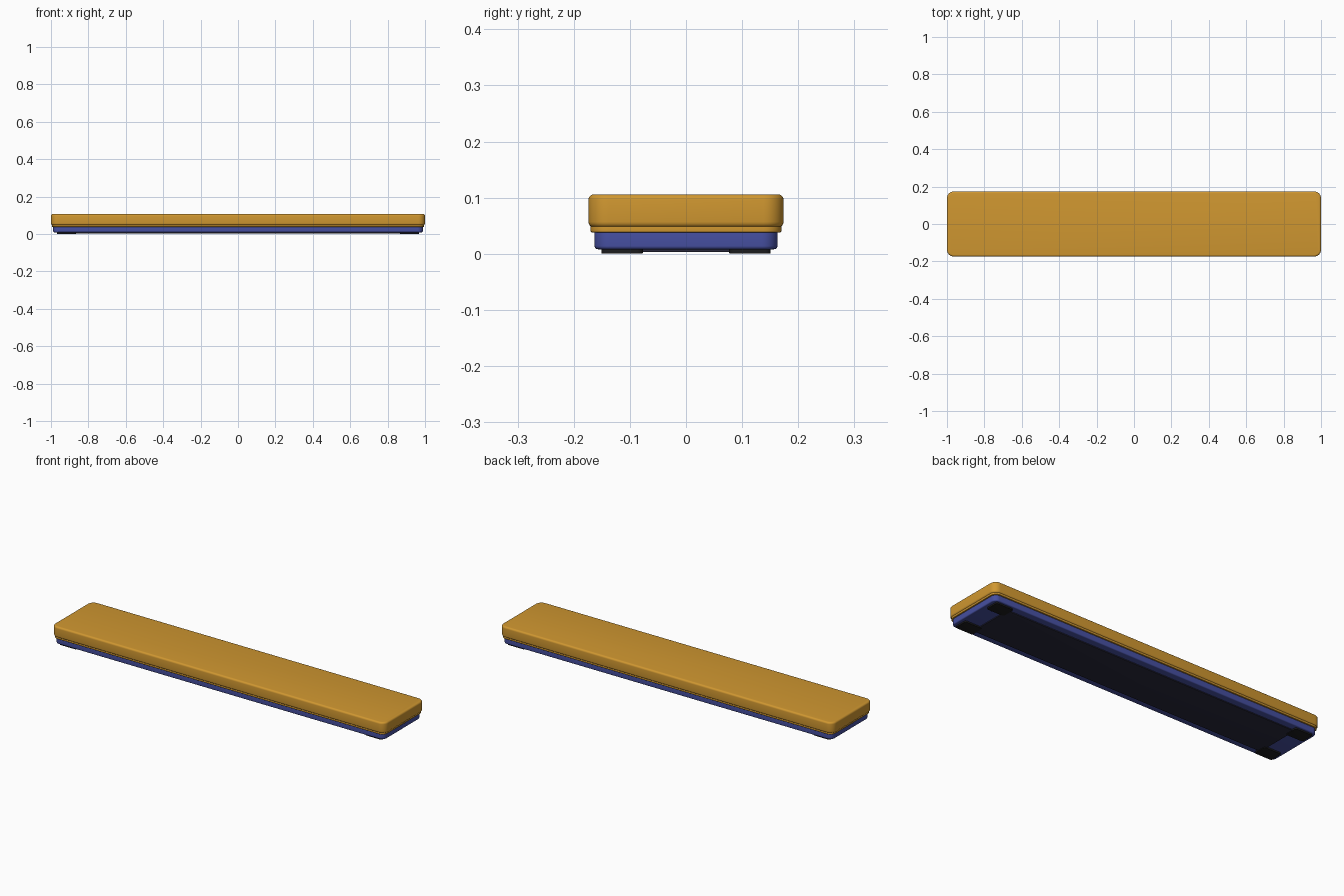
import bpy, bmesh, math

if "Cube" in bpy.data.objects:
    bpy.data.objects.remove(bpy.data.objects["Cube"])


def material(name, rgb):
    m = bpy.data.materials.new(name)
    m.diffuse_color = (*rgb, 1)
    m.use_nodes = True
    m.node_tree.nodes["Principled BSDF"].inputs["Base Color"].default_value = m.diffuse_color
    return m


amber = material("amber", (0.63, 0.31, 0.03))
blue = material("blue", (0.062, 0.08, 0.36))
dark_navy = material("dark navy", (0.022, 0.022, 0.045))
black = material("black", (0.012, 0.012, 0.013))


def slab(name, cx, cy, hx, hy, z0, z1, corner, edge_low, edge_high, mat, seg=8):
    """Rounded-rectangle slab built from stacked rings, with rounded rims."""
    steps = 5
    profile = []
    for i in range(steps + 1):
        a = math.pi / 2 * i / steps
        profile.append((edge_low * (1 - math.sin(a)), z0 + edge_low * (1 - math.cos(a))))
    for i in range(steps + 1):
        a = math.pi / 2 * i / steps
        profile.append((edge_high * (1 - math.cos(a)), z1 - edge_high * (1 - math.sin(a))))
    bm = bmesh.new()
    rings = []
    for inset, z in profile:
        r = max(corner - inset, 0.0005)
        ring = []
        for q, (sx, sy) in enumerate([(1, 1), (-1, 1), (-1, -1), (1, -1)]):
            for k in range(seg + 1):
                a = math.pi / 2 * (q + k / seg)
                ring.append(bm.verts.new((cx + sx * (hx - inset - r) + r * math.cos(a),
                                          cy + sy * (hy - inset - r) + r * math.sin(a), z)))
        rings.append(ring)
    n = len(rings[0])
    for lo, hi in zip(rings, rings[1:]):
        for i in range(n):
            j = (i + 1) % n
            bm.faces.new((lo[i], lo[j], hi[j], hi[i]))
    bm.faces.new(list(reversed(rings[0])))
    bm.faces.new(rings[-1])
    mesh = bpy.data.meshes.new(name)
    bm.to_mesh(mesh)
    bm.free()
    mesh.materials.append(mat)
    ob = bpy.data.objects.new(name, mesh)
    bpy.context.collection.objects.link(ob)
    bpy.ops.object.select_all(action='DESELECT')
    bpy.context.view_layer.objects.active = ob
    ob.select_set(True)
    bpy.ops.object.shade_smooth_by_angle(angle=math.radians(35))
    return ob


# Top shell, thin lip below it, and base tray
slab("top_shell", 0, 0, 1.0, 0.174, 0.047, 0.106, 0.036, 0.010, 0.010, amber)
slab("lip", 0, 0, 0.995, 0.170, 0.038, 0.050, 0.032, 0.003, 0.002, amber)
slab("base_tray", 0, 0, 0.988, 0.163, 0.008, 0.042, 0.028, 0.006, 0.002, blue)

# Underside plate
slab("bottom_plate", 0, 0, 0.88, 0.125, 0.003, 0.010, 0.010, 0.001, 0.001, dark_navy, 4)

# Four rubber feet
for sx, side in ((-1, "left"), (1, "right")):
    for sy, end in ((-1, "front"), (1, "back")):
        slab(f"foot_{end}_{side}", sx * 0.917, sy * 0.114, 0.052, 0.037,
             0.0, 0.010, 0.010, 0.0015, 0.001, black, 4)
